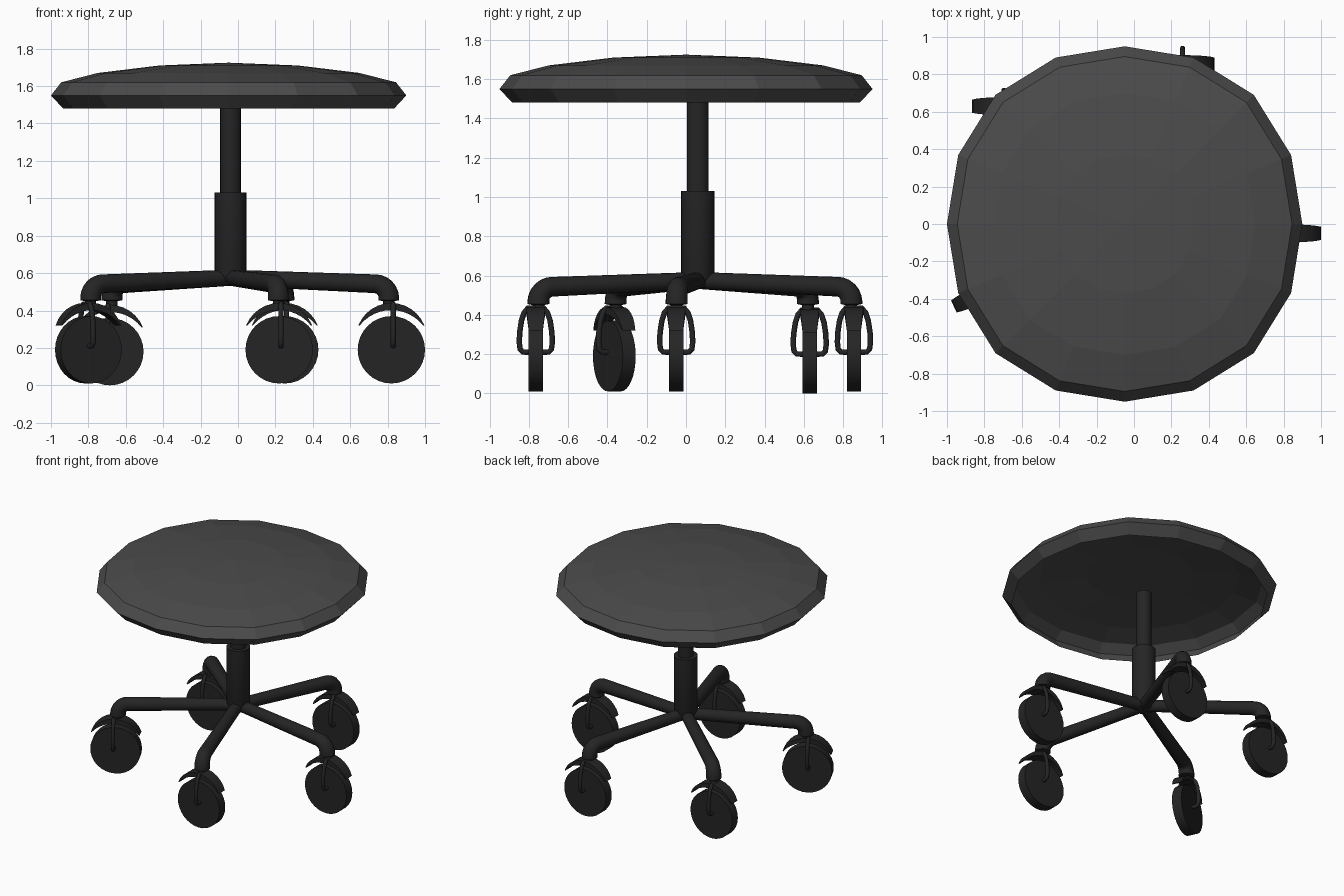
import bpy, bmesh, math
from mathutils import Matrix, Vector

if "Cube" in bpy.data.objects:
    bpy.data.objects.remove(bpy.data.objects["Cube"])


def material(name, v):
    m = bpy.data.materials.new(name)
    m.diffuse_color = (v, v, v, 1)
    m.use_nodes = True
    m.node_tree.nodes["Principled BSDF"].inputs["Base Color"].default_value = m.diffuse_color
    return m


SEAT = material("seat_grey", 0.07)
FRAME = material("frame_black", 0.018)
HUB = Vector((-0.04, 0.06, 0))


def finish(ob, mat, smooth=True):
    ob.data.materials.clear()
    ob.data.materials.append(mat)
    bpy.ops.object.select_all(action='DESELECT')
    ob.select_set(True)
    bpy.context.view_layer.objects.active = ob
    if smooth:
        bpy.ops.object.shade_smooth_by_angle(angle=math.radians(35))
    return ob


def from_bmesh(name, bm, mat, smooth=True, matrix=None):
    bmesh.ops.recalc_face_normals(bm, faces=bm.faces)
    me = bpy.data.meshes.new(name)
    bm.to_mesh(me)
    bm.free()
    ob = bpy.data.objects.new(name, me)
    bpy.context.collection.objects.link(ob)
    if matrix is not None:
        ob.matrix_world = matrix
    return finish(ob, mat, smooth)


def lathe(name, profile, n, mat, smooth=True, matrix=None, square=0.0):
    """Revolve (radius, z) points around z; radius 0 makes a pole.
    square swells the diagonals slightly."""
    bm = bmesh.new()
    rings = []
    for r, z in profile:
        ring = []
        for i in range(1 if r == 0 else n):
            a = math.tau * i / n
            k = r * (1 + square * math.sin(2 * a) ** 2)
            ring.append(bm.verts.new((k * math.cos(a), k * math.sin(a), z)))
        rings.append(ring)
    for a, b in zip(rings, rings[1:]):
        for i in range(n):
            j = (i + 1) % n
            f = [a[i % len(a)], a[j % len(a)], b[j % len(b)], b[i % len(b)]]
            bm.faces.new(list(dict.fromkeys(f)))
    return from_bmesh(name, bm, mat, smooth, matrix)


def tube(name, points, radii, mat, matrix=None):
    """Round tube along a polyline, with one radius per point."""
    cu = bpy.data.curves.new(name, 'CURVE')
    cu.dimensions = '3D'
    cu.bevel_depth = 1.0
    cu.bevel_resolution = 6
    cu.use_fill_caps = True
    sp = cu.splines.new('POLY')
    sp.points.add(len(points) - 1)
    for p, co, r in zip(sp.points, points, radii):
        p.co = (*co, 1)
        p.radius = r
    ob = bpy.data.objects.new(name, cu)
    bpy.context.collection.objects.link(ob)
    if matrix is not None:
        ob.matrix_world = matrix
    bpy.ops.object.select_all(action='DESELECT')
    ob.select_set(True)
    bpy.context.view_layer.objects.active = ob
    bpy.ops.object.convert(target='MESH')
    return finish(bpy.context.view_layer.objects.active, mat)


# Seat: low-poly 16-sided shell with a shallow dome, hollow underneath
lathe("seat", [(0, 1.69), (0.37, 1.68), (0.70, 1.645), (0.86, 1.605), (0.925, 1.55),
               (0.885, 1.48), (0.95, 1.55), (0.895, 1.62),
               (0.70, 1.67), (0.37, 1.71), (0, 1.725)], 16, SEAT, False,
      Matrix.Translation((-0.05, 0, 0)), 0.028)

# Column: wide sleeve and thin piston
T = Matrix.Translation(HUB)
lathe("column_sleeve", [(0, 0.54), (0.06, 0.54), (0.085, 0.6), (0.085, 1.03),
                        (0.055, 1.03), (0, 1.03)], 24, FRAME, True, T)
lathe("column_piston", [(0, 1.0), (0.055, 1.0), (0.055, 1.49), (0, 1.49)], 24, FRAME, True, T)


def caster_arm(i, x, y, zc, turn):
    # Arm: runs out from the hub and bends down over the wheel
    out = Vector((x, y, 0)) - HUB
    reach = out.length - 0.014
    d = out.normalized()
    bend = 0.075
    pts, rad = [HUB + Vector((0, 0, 0.575))], [0.043]
    for k in range(7):
        a = math.radians(15 * k)
        h = reach - bend + bend * math.sin(a)
        pts.append(HUB + d * h + Vector((0, 0, 0.543 - bend * (1 - math.cos(a)))))
        rad.append(0.05 + 0.006 * k / 6)
    for z, r in ((0.455, 0.056), (0.45, 0.03), (0.40, 0.03)):
        pts.append(HUB + d * reach + Vector((0, 0, z)))
        rad.append(r)
    tube(f"arm_{i}", pts, rad, FRAME)

    M = Matrix.Translation((x, y, zc)) @ Matrix.Rotation(turn, 4, 'Z')

    # Wheel: plain disc with its axle along local y
    lathe(f"wheel_{i}", [(0, -0.036), (0.18, -0.036), (0.18, 0.036), (0, 0.036)],
          32, FRAME, True, M @ Matrix.Rotation(math.pi / 2, 4, 'X'))

    # Fork: thin wire loop over the wheel down to the axle
    half = [(0.02, 0.035), (0.02, 0.065), (0.035, 0.08), (0.07, 0.084), (0.12, 0.082),
            (0.18, 0.073), (0.22, 0.06), (0.245, 0.04)]
    path = [(0.01, -w, z) for z, w in half] + [(0.01, w, z) for z, w in reversed(half)]
    tube(f"fork_{i}", path, [0.014] * len(path), FRAME, M)

    # Fender: thin crescent plate tapering at both ends
    bm = bmesh.new()
    n = 12
    rows = []
    for k in range(n + 1):
        t = 2 * k / n - 1
        a = math.radians(68) * t
        thick = 0.006 + 0.032 * (1 - t * t)
        w = 0.036 + 0.012 * (1 - t * t)
        row = []
        for r, s in ((0.19, -1), (0.19, 1), (0.19 - thick, 1), (0.19 - thick, -1)):
            row.append(bm.verts.new((r * math.sin(a), s * w, 0.06 + r * math.cos(a))))
        rows.append(row)
    for p, q in zip(rows, rows[1:]):
        for j in range(4):
            m = (j + 1) % 4
            bm.faces.new((p[j], p[m], q[m], q[j]))
    bm.faces.new(rows[0])
    bm.faces.new(rows[-1])
    from_bmesh(f"fender_{i}", bm, FRAME, True, M)


# Five arms with casters: wheel centre and heading
for i, (x, y, z, turn) in enumerate([
        (0.82, -0.05, 0.19, 0), (0.25, 0.855, 0.19, 0), (-0.685, 0.63, 0.18, math.pi),
        (-0.80, -0.365, 0.19, math.radians(205)), (0.22, -0.765, 0.19, 0)], 1):
    caster_arm(i, x, y, z, turn)
